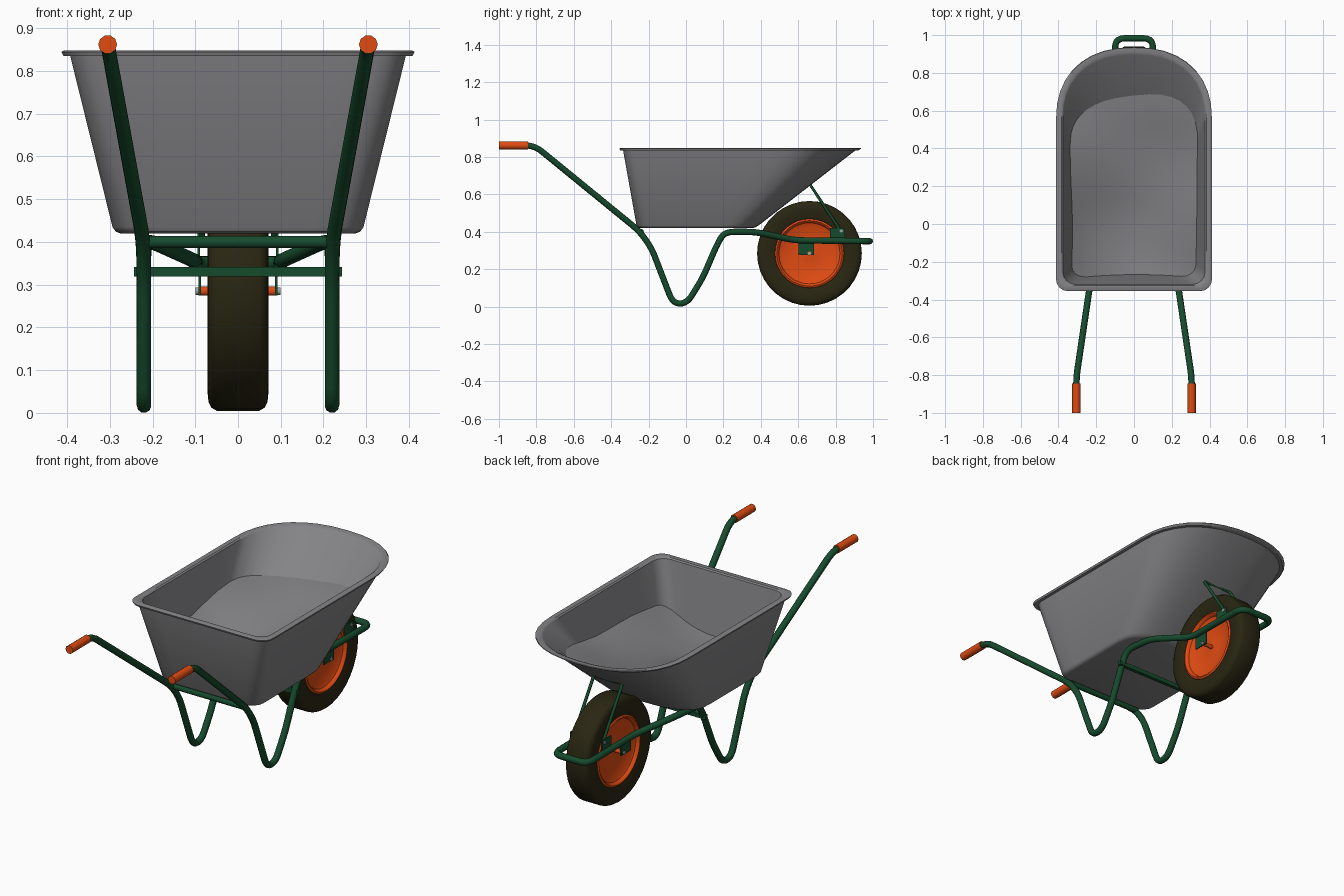
import bpy, bmesh, math
from mathutils import Vector

if "Cube" in bpy.data.objects:
    bpy.data.objects.remove(bpy.data.objects["Cube"])


def mat(name, c):
    m = bpy.data.materials.new(name)
    m.diffuse_color = (*c, 1)
    m.use_nodes = True
    m.node_tree.nodes["Principled BSDF"].inputs["Base Color"].default_value = m.diffuse_color
    return m


GREY = mat("tray grey", (0.23, 0.23, 0.24))
GREEN = mat("frame green", (0.008, 0.07, 0.026))
ORANGE = mat("orange", (0.75, 0.07, 0.006))
RUBBER = mat("dark rubber", (0.022, 0.019, 0.006))
STEEL = mat("bolt steel", (0.35, 0.36, 0.36))


def finish(ob, m, angle=35):
    ob.data.materials.clear()
    ob.data.materials.append(m)
    bpy.ops.object.select_all(action='DESELECT')
    ob.select_set(True)
    bpy.context.view_layer.objects.active = ob
    bpy.ops.object.shade_smooth_by_angle(angle=math.radians(angle))
    return ob


def from_bmesh(bm, name, m, angle=35, recalc=True):
    if recalc:
        bmesh.ops.recalc_face_normals(bm, faces=bm.faces)
    me = bpy.data.meshes.new(name)
    bm.to_mesh(me)
    bm.free()
    ob = bpy.data.objects.new(name, me)
    bpy.context.collection.objects.link(ob)
    return finish(ob, m, angle)


def rounded(pts, d):
    """Round the corners of a path with quadratic curves."""
    P = [Vector(p) for p in pts]
    out = [P[0]]
    for a, b, c in zip(P, P[1:], P[2:]):
        u = b + (a - b).normalized() * min(d, (a - b).length * .49)
        v = b + (c - b).normalized() * min(d, (c - b).length * .49)
        for i in range(6):
            t = i / 5
            out.append(u * (1 - t) ** 2 + b * 2 * t * (1 - t) + v * t * t)
    return out + [P[-1]]


def tube(name, pts, r, m, d=0.05):
    cu = bpy.data.curves.new(name, 'CURVE')
    cu.dimensions = '3D'
    cu.bevel_depth, cu.bevel_resolution, cu.use_fill_caps = r, 3, True
    pts = rounded(pts, d)
    sp = cu.splines.new('POLY')
    sp.points.add(len(pts) - 1)
    for p, q in zip(sp.points, pts):
        p.co = (*q, 1)
    ob = bpy.data.objects.new(name, cu)
    bpy.context.collection.objects.link(ob)
    bpy.ops.object.select_all(action='DESELECT')
    ob.select_set(True)
    bpy.context.view_layer.objects.active = ob
    bpy.ops.object.convert(target='MESH')
    return finish(bpy.context.object, m, 40)


def box(name, c, s, m):
    bm = bmesh.new()
    bmesh.ops.create_cube(bm, size=1)
    for v in bm.verts:
        v.co = Vector([c[i] + v.co[i] * s[i] for i in range(3)])
    return from_bmesh(bm, name, m)


def loft(bm, rings, closed=False):
    vr = [[bm.verts.new(p) for p in r] for r in rings]
    n = len(vr[0])
    pairs = list(zip(vr, vr[1:])) + ([(vr[-1], vr[0])] if closed else [])
    for a, b in pairs:
        for i in range(n):
            j = (i + 1) % n
            bm.faces.new((a[i], a[j], b[j], b[i]))
    return vr


def lathe(name, profile, m, closed, segs=36):
    """Spin (x, radius) pairs about the wheel axle."""
    bm = bmesh.new()
    loft(bm, [[(x, WY + r * math.cos(k * math.tau / segs), WZ + r * math.sin(k * math.tau / segs))
               for k in range(segs)] for x, r in profile], closed)
    bmesh.ops.remove_doubles(bm, verts=bm.verts, dist=1e-5)
    return from_bmesh(bm, name, m)


# Tray outline at a given height
def outline(z, off=0.0):
    t = (z - .42) / .425
    mix = lambda a, b: a + (b - a) * t
    w, yr, yf = mix(.29, .395) + off, mix(-.262, -.338) - off, mix(.37, .918) + off
    ys, r, n = mix(.2, .55), .065, mix(2.8, 2.3)
    h = [((w - r) * k / 4, yr) for k in range(4)]
    h += [(w - r + r * math.sin(a), yr + r - r * math.cos(a))
          for a in (k * math.pi / 8 for k in range(5))]
    h += [(w, yr + r + (ys - yr - r) * k / 6) for k in range(1, 6)]
    for k in range(10):
        a = k * math.pi / 18
        h.append((w * max(0, math.cos(a)) ** (2 / n) if k < 9 else 0,
                  ys + (yf - ys) * math.sin(a) ** (2 / n)))
    return h + [(-x, y) for x, y in h[-2:0:-1]]


# Tray shell with rolled rim
bm = bmesh.new()
levels = [(.42, -.015), (.424, -.005), (.435, 0), (.835, 0), (.835, .016), (.845, .018),
          (.848, .012), (.848, -.012), (.842, -.018), (.435, -.012)]
vr = loft(bm, [[(x, y, z) for x, y in outline(z, o)] for z, o in levels])
bm.faces.new(vr[0])
bm.faces.new(vr[-1])
from_bmesh(bm, "tray", GREY)


# Uneven load surface inside the tray
def height(x, y):
    s = min(1, max(0, y / .7))
    s = s * s * (3 - 2 * s)
    return (.535 + .11 * (x / .34) ** 2 * (1 - .8 * s) + .14 * s + .03 * x * s
            + .012 * math.sin(9 * y + 4 * x))


edge = []
for i in range(len(outline(.5))):
    z = .6
    for _ in range(12):
        x, y = outline(z, -.011)[i]
        z = .5 * z + .5 * height(x, y)
    edge.append((x, y))
bm = bmesh.new()
rings = []
for k in range(10):
    s = 1 - k / 10
    ring = [(x * s, .2 + (y - .2) * s) for x, y in edge]
    rings.append([(x, y, height(x, y)) for x, y in ring])
vr = loft(bm, rings)
mid = bm.verts.new((0, .2, height(0, .2)))
for a, b in zip(vr[-1], vr[-1][1:] + vr[-1][:1]):
    bm.faces.new((a, b, mid))
bmesh.ops.recalc_face_normals(bm, faces=bm.faces)
bm.normal_update()
if mid.normal.z < 0:
    bmesh.ops.reverse_faces(bm, faces=bm.faces)
from_bmesh(bm, "load_surface", GREY, 60, False)

# Wheel
WY, WZ = .66, .285
half = [(.045, .178), (.062, .185), (.069, .21), (.071, .24), (.069, .26), (.062, .273), (.05, .28)]
lathe("tire", half + [(-x, r) for x, r in half[::-1]], RUBBER, True)
half = [(.034, 0), (.034, .03), (.03, .05), (.034, .10), (.044, .15), (.05, .163),
        (.062, .168), (.067, .175), (.062, .184)]
lathe("wheel_rim", half + [(-x, r) for x, r in half[::-1]], ORANGE, False)
tube("axle", [(-.093, WY, WZ), (.093, WY, WZ)], .011, ORANGE)

# Frame: one tube from handle to handle around the wheel
side = [(.305, -.98, .862), (.305, -.81, .862), (.222, -.25, .405), (.22, -.185, .315),
        (.22, -.07, .017), (.22, .005, .017), (.22, .09, .155), (.22, .165, .33),
        (.22, .205, .40), (.20, .37, .40), (.10, .58, .355), (.10, .983, .35)]
tube("frame_tube", side + [(-x, y, z) for x, y, z in side[::-1]], .017, GREEN)
tube("rear_crossbar", [(-.22, -.24, .40), (.22, -.24, .40)], .015, GREEN)
box("front_crossbar", (0, .172, .33), (.486, .02, .022), GREEN)

# Tray support strut
tube("tray_strut", [(-.085, .83, .40), (-.085, .662, .655), (.085, .662, .655), (.085, .83, .40)],
     .008, GREEN, .015)

# Grips, brackets and bolts on both sides
for s, n in ((1, "right"), (-1, "left")):
    tube(n + "_grip", [(s * .305, -1, .862), (s * .305, -.845, .862)], .022, ORANGE)
    box(n + "_axle_plate", (s * .09, .643, .315), (.006, .085, .08), GREEN)
    box(n + "_strut_plate", (s * .092, .81, .39), (.006, .08, .06), GREEN)
    for y, z in ((.66, .285), (.83, .405)):
        tube(n + "_bolt", [(s * .088, y, z), (s * .099, y, z)], .009, STEEL)
